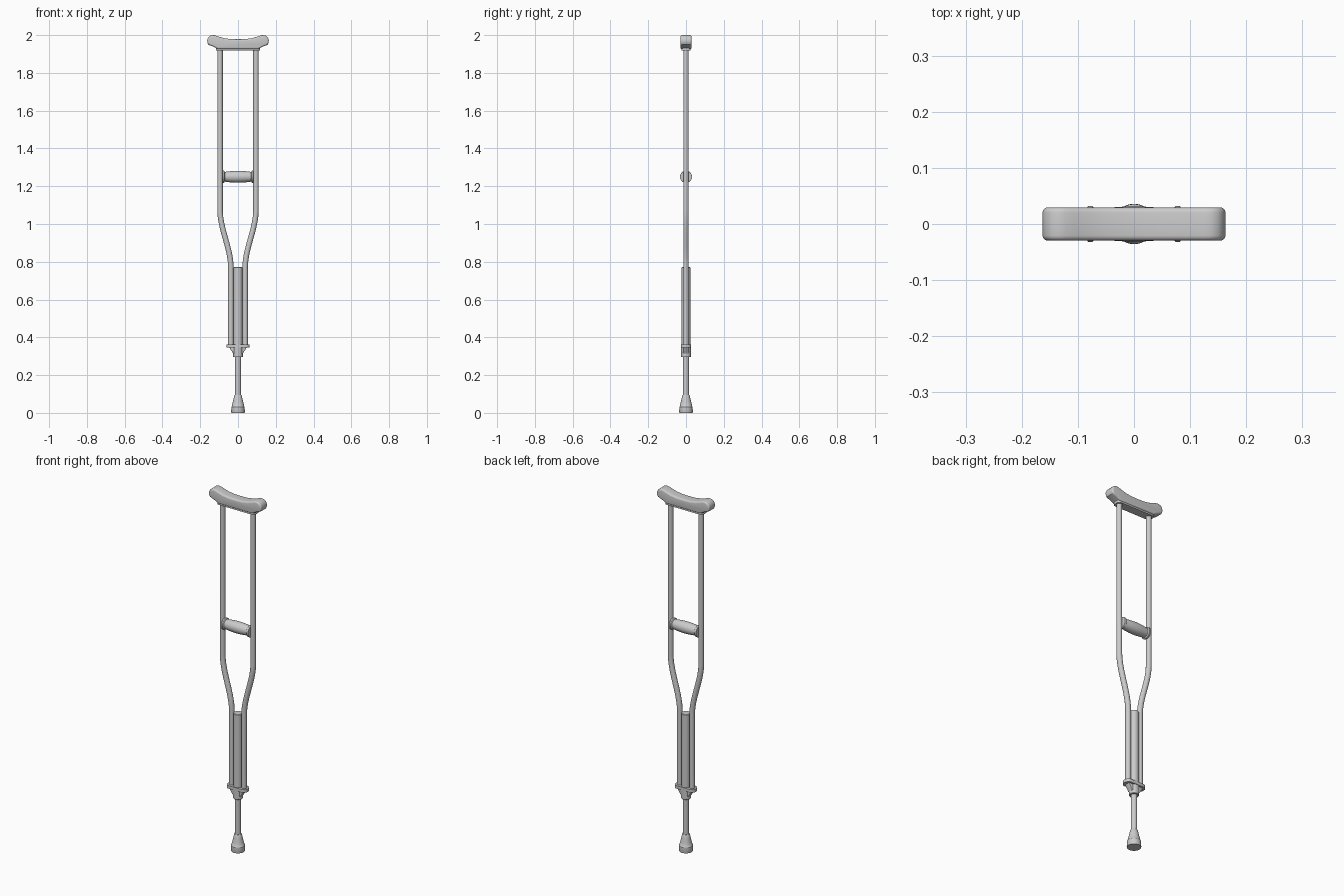
import bpy, bmesh, math
from mathutils import Matrix

if "Cube" in bpy.data.objects:
    bpy.data.objects.remove(bpy.data.objects["Cube"])


def finish(name, bm, angle=35):
    bmesh.ops.recalc_face_normals(bm, faces=bm.faces)
    me = bpy.data.meshes.new(name)
    bm.to_mesh(me)
    bm.free()
    ob = bpy.data.objects.new(name, me)
    bpy.context.collection.objects.link(ob)
    bpy.ops.object.select_all(action='DESELECT')
    bpy.context.view_layer.objects.active = ob
    ob.select_set(True)
    bpy.ops.object.shade_smooth_by_angle(angle=math.radians(angle))
    return ob


def lathe(name, profile, matrix=Matrix(), seg=32):
    """Solid of revolution from (radius, height) pairs, capped at both ends."""
    bm = bmesh.new()
    rings = [[bm.verts.new((r * math.cos(a), r * math.sin(a), z))
              for a in (2 * math.pi * i / seg for i in range(seg))] for r, z in profile]
    for lo, hi in zip(rings, rings[1:]):
        for i in range(seg):
            j = (i + 1) % seg
            bm.faces.new((lo[i], lo[j], hi[j], hi[i]))
    bm.faces.new(rings[0])
    bm.faces.new(rings[-1])
    bm.transform(matrix)
    return finish(name, bm)


def extrude_y(name, outline, half_depth, bevel=0.0, segments=4):
    """Extrude an x-z outline along y and round its rims."""
    bm = bmesh.new()
    face = bm.faces.new([bm.verts.new((x, -half_depth, z)) for x, z in outline])
    new = bmesh.ops.extrude_face_region(bm, geom=[face])['geom']
    bmesh.ops.translate(bm, verts=[v for v in new if isinstance(v, bmesh.types.BMVert)],
                        vec=(0, 2 * half_depth, 0))
    if bevel:
        rim = [e for e in bm.edges if abs(e.verts[0].co.y - e.verts[1].co.y) < 1e-5]
        bmesh.ops.bevel(bm, geom=rim, offset=bevel, segments=segments, profile=0.5,
                        affect='EDGES', clamp_overlap=True)
    return finish(name, bm)


def plate(name, hx, hy, z0, z1, corner):
    """Flat plate with rounded vertical corners."""
    bm = bmesh.new()
    bmesh.ops.create_cube(bm, size=1, matrix=Matrix.Translation((0, 0, (z0 + z1) / 2))
                          @ Matrix.Diagonal((2 * hx, 2 * hy, z1 - z0, 1)))
    edges = [e for e in bm.edges if abs(e.verts[0].co.z - e.verts[1].co.z) > 1e-5]
    bmesh.ops.bevel(bm, geom=edges, offset=corner, segments=6, profile=0.5, affect='EDGES')
    return finish(name, bm)


def mirrored(half):
    return half + [(-x, z) for x, z in reversed(half) if abs(x) > 1e-6]


# Curved underarm pad, top centre round the end to bottom
pad = [(0, 1.978), (0.04, 1.979), (0.075, 1.984), (0.105, 1.993), (0.122, 1.999),
       (0.136, 2.0), (0.149, 1.996), (0.158, 1.987), (0.163, 1.974), (0.162, 1.960),
       (0.157, 1.950), (0.147, 1.945), (0.132, 1.940), (0.118, 1.932), (0.105, 1.926)]
extrude_y("underarm_pad", mirrored(pad), 0.0295, 0.009)
plate("pad_plate", 0.117, 0.024, 1.918, 1.932, 0.015)

# Bent side tubes
z_top, z_bot = 1.075, 0.77
for side, label in ((-1, "left"), (1, "right")):
    path = [(0.095, 1.925)]
    for i in range(17):
        t = i / 16
        s = t * t * (3 - 2 * t)
        path.append((0.095 - 0.057 * s, z_top + (z_bot - z_top) * t))
    path.append((0.038, 0.35))
    cu = bpy.data.curves.new(label + "_tube", 'CURVE')
    cu.dimensions = '3D'
    cu.bevel_depth = 0.0145
    cu.bevel_resolution = 6
    cu.use_fill_caps = True
    sp = cu.splines.new('POLY')
    sp.points.add(len(path) - 1)
    for p, (x, z) in zip(sp.points, path):
        p.co = (side * x, 0, z, 1)
    sp.use_smooth = True
    ob = bpy.data.objects.new(label + "_tube", cu)
    bpy.context.collection.objects.link(ob)
    bpy.ops.object.select_all(action='DESELECT')
    bpy.context.view_layer.objects.active = ob
    ob.select_set(True)
    bpy.ops.object.convert(target='MESH')
    bpy.ops.object.shade_smooth_by_angle(angle=math.radians(35))

# Handgrip with flanged ends, turned along x
half_grip = [(0.031, 0.083), (0.032, 0.081), (0.032, 0.074), (0.030, 0.072), (0.026, 0.070),
             (0.027, 0.060), (0.0295, 0.040), (0.031, 0.018)]
grip = [(r, -x) for r, x in half_grip] + [(0.0315, 0)] + list(reversed(half_grip))
lathe("handgrip", grip, Matrix.Translation((0, 0, 1.25)) @ Matrix.Rotation(math.pi / 2, 4, 'Y'))

# Central sleeve and telescoping leg
lathe("centre_sleeve", [(0.024, 0.35), (0.024, 0.769), (0.021, 0.772)])
lathe("lower_leg", [(0.016, 0.03), (0.016, 0.36)])

# Clamp joining the tubes: plate, tapered web, collar
plate("clamp_plate", 0.062, 0.027, 0.346, 0.363, 0.024)
extrude_y("clamp_web", mirrored([(0.046, 0.348), (0.041, 0.338), (0.030, 0.322),
                                 (0.024, 0.312)]), 0.016, 0.003, 2)
lathe("clamp_collar", [(0.024, 0.295), (0.0255, 0.297), (0.026, 0.350)])

# Rubber foot
lathe("rubber_foot", [(0.035, 0), (0.036, 0.003), (0.0355, 0.032), (0.033, 0.035),
                      (0.029, 0.052), (0.023, 0.076), (0.020, 0.093), (0.018, 0.096)])
